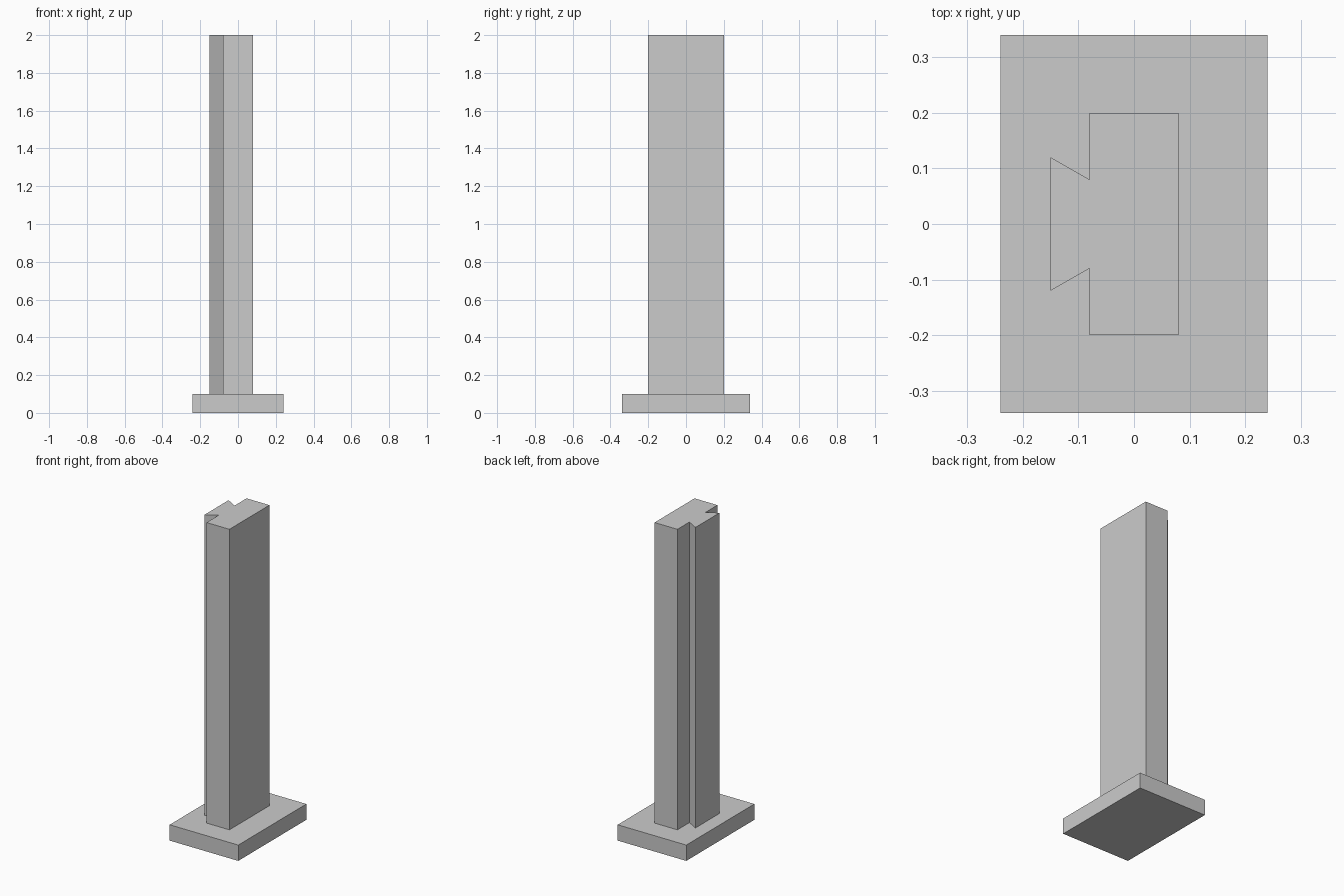
import bpy
import bmesh

cube = bpy.data.objects.get("Cube")
if cube:
    bpy.data.objects.remove(cube, do_unlink=True)

# Single grey material
grey = bpy.data.materials.new("plain_grey")
grey.use_nodes = True
colour = (0.6, 0.6, 0.6, 1.0)
grey.diffuse_color = colour
grey.node_tree.nodes["Principled BSDF"].inputs["Base Color"].default_value = colour


def extrude_profile(name, outline, bottom, top):
    """Extrude a closed counter-clockwise xy outline from bottom to top."""
    bm = bmesh.new()
    base = bm.faces.new([bm.verts.new((x, y, bottom)) for x, y in outline])
    result = bmesh.ops.extrude_face_region(bm, geom=[base], use_keep_orig=True)
    moved = [v for v in result["geom"] if isinstance(v, bmesh.types.BMVert)]
    bmesh.ops.translate(bm, verts=moved, vec=(0, 0, top - bottom))
    bmesh.ops.recalc_face_normals(bm, faces=bm.faces)
    mesh = bpy.data.meshes.new(name)
    bm.to_mesh(mesh)
    bm.free()
    mesh.materials.append(grey)
    obj = bpy.data.objects.new(name, mesh)
    bpy.context.collection.objects.link(obj)
    return obj


def mirrored(half):
    """Complete a half outline by reflecting it across the x axis."""
    return half + [(x, -y) for x, y in reversed(half)]


# Rectangular foot plate
extrude_profile("base_plate", mirrored([(0.24, 0.34), (-0.24, 0.34)]), 0, 0.1)

# Upright post with a dovetail rail along its -x side
post_half = [(0.08, 0.2), (-0.08, 0.2), (-0.08, 0.08), (-0.15, 0.12)]
extrude_profile("dovetail_post", mirrored(post_half), 0.1, 2.0)
